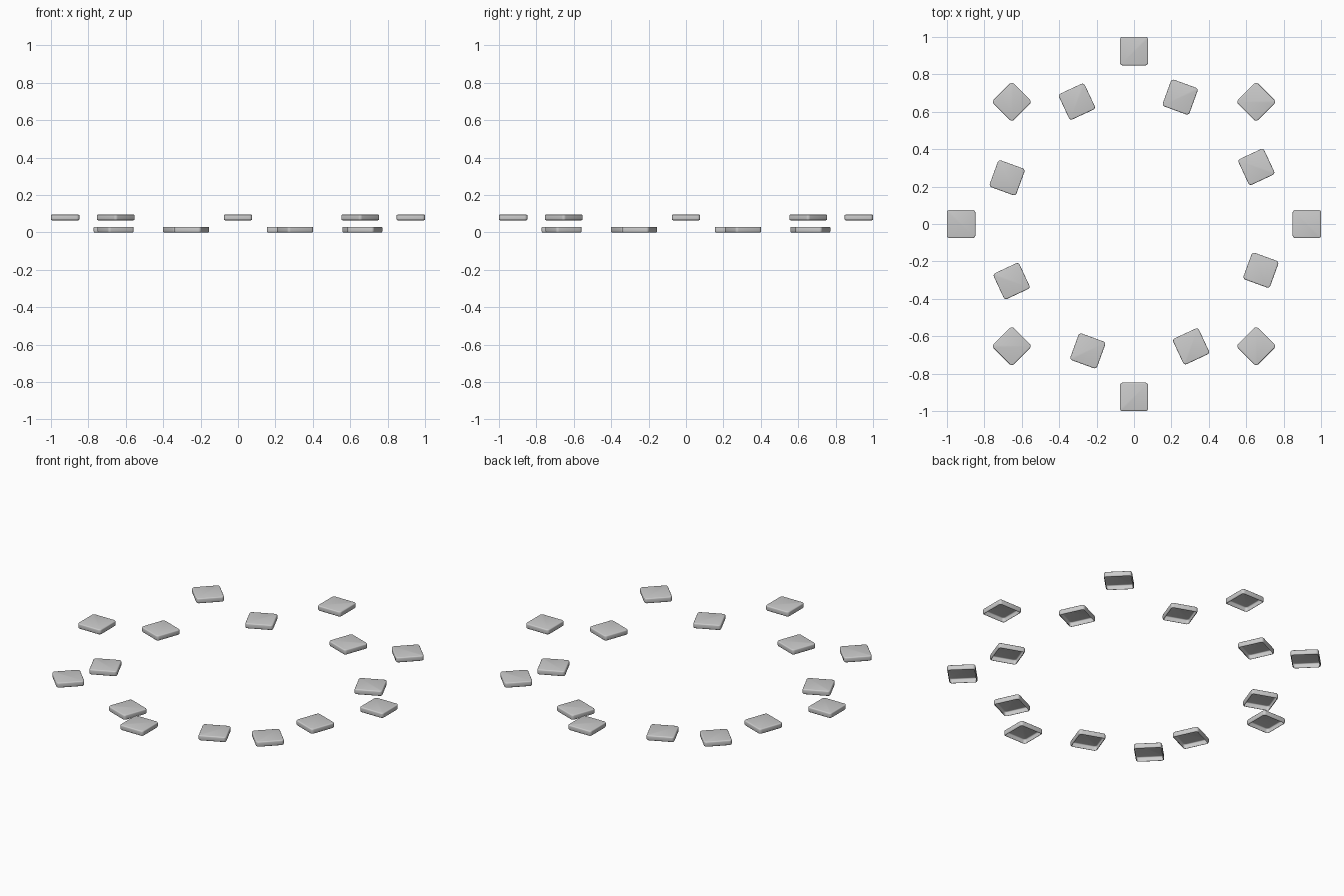
import bpy, bmesh, math
from mathutils import Matrix

if "Cube" in bpy.data.objects:
    bpy.data.objects.remove(bpy.data.objects["Cube"])

SIZE, THICK = 0.152, 0.03


def tile_mesh():
    # thin rounded square plate, open underneath
    bm = bmesh.new()
    bmesh.ops.create_cube(bm, size=1, matrix=Matrix.Translation((0, 0, THICK / 2))
                          @ Matrix.Diagonal((SIZE, SIZE, THICK, 1)))
    upright = [e for e in bm.edges if abs(e.verts[0].co.z - e.verts[1].co.z) > 0.01]
    bmesh.ops.bevel(bm, geom=upright, offset=0.015, segments=4, profile=0.5, affect='EDGES')
    rims = [e for e in bm.edges if abs(e.verts[0].co.z - e.verts[1].co.z) < 1e-5
            and any(abs(f.normal.z) > 0.9 for f in e.link_faces)]
    bmesh.ops.bevel(bm, geom=rims, offset=0.006, segments=3, profile=0.5, affect='EDGES')
    bm.normal_update()
    bottom = [f for f in bm.faces if f.normal.z < -0.99]
    bmesh.ops.delete(bm, geom=bottom, context='FACES')
    me = bpy.data.meshes.new("tile")
    bm.to_mesh(me)
    bm.free()
    return me


mesh = tile_mesh()


def ring(name, radius, start, z):
    # eight tiles, each turned to face the centre
    for i in range(8):
        a = math.radians(start + 45 * i)
        ob = bpy.data.objects.new(f"{name}_{i + 1}", mesh)
        ob.location = (radius * math.cos(a), radius * math.sin(a), z)
        ob.rotation_euler.z = a
        bpy.context.collection.objects.link(ob)
        ob.select_set(True)
        bpy.context.view_layer.objects.active = ob


ring("outer_tile", 0.924, 0, 0.065)   # upper, wider ring
ring("inner_tile", 0.722, 25, 0.0)    # lower, narrower ring
bpy.ops.object.shade_smooth_by_angle(angle=math.radians(35))
